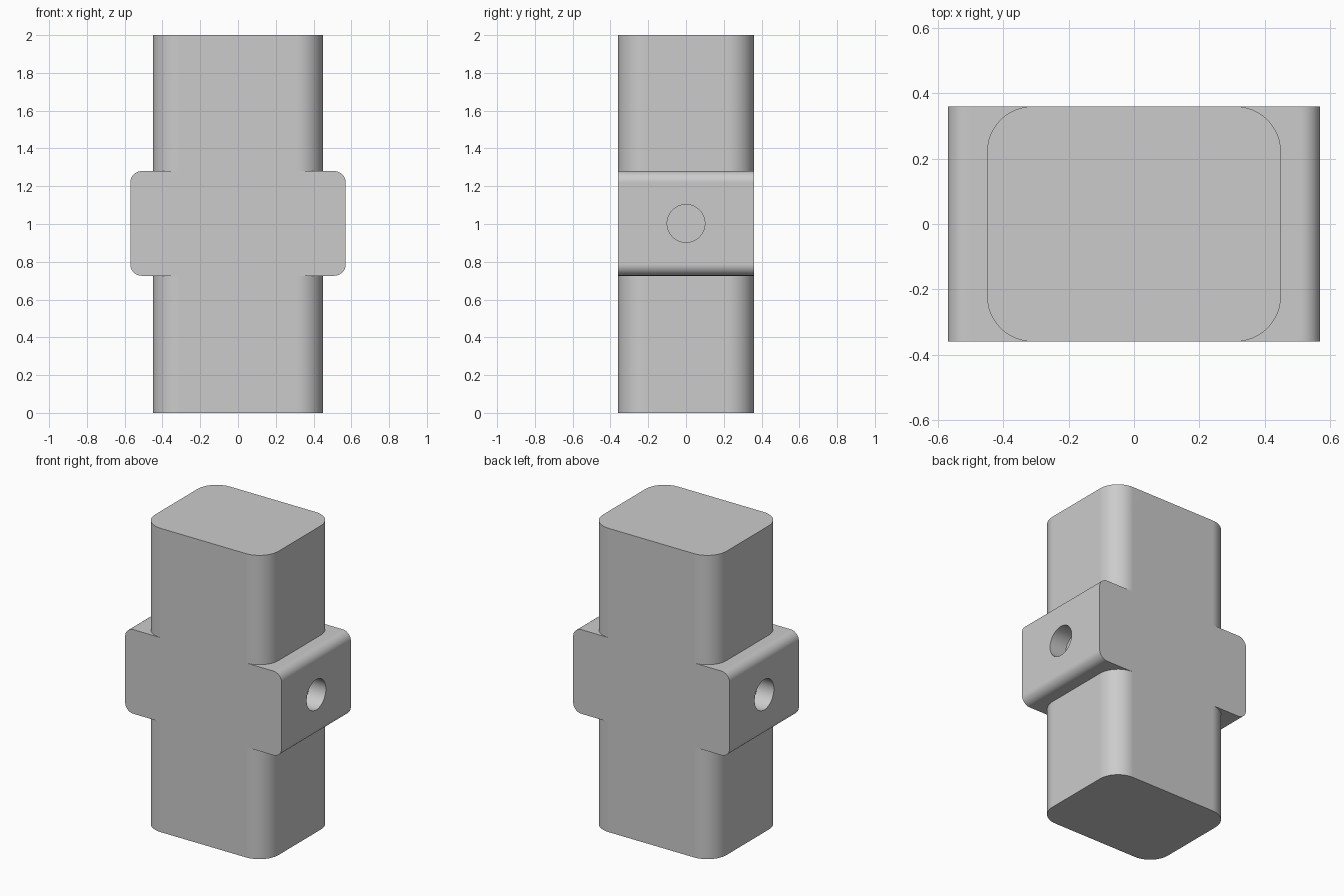
import bpy
import bmesh
import math

cube = bpy.data.objects.get("Cube")
if cube:
    bpy.data.objects.remove(cube, do_unlink=True)

HALF_DEPTH = 0.36

grey = bpy.data.materials.new("light grey")
grey.use_nodes = True
grey.diffuse_color = (0.6, 0.6, 0.6, 1)
grey.node_tree.nodes["Principled BSDF"].inputs["Base Color"].default_value = (0.6, 0.6, 0.6, 1)


def rounded_rect(half_w, half_h, radius, steps=12):
    """Counter-clockwise outline with rounded corners."""
    points = []
    for i, (sx, sy) in enumerate([(1, 1), (-1, 1), (-1, -1), (1, -1)]):
        for s in range(steps + 1):
            a = math.pi / 2 * (i + s / steps)
            points.append((round(sx * (half_w - radius) + radius * math.cos(a), 5),
                           round(sy * (half_h - radius) + radius * math.sin(a), 5)))
    return points


def prism(name, outline, start, end, place):
    """Extrude an outline; place(u, v, w) maps it into the model frame."""
    bm = bmesh.new()
    rings = [[bm.verts.new(place(u, v, w)) for u, v in outline] for w in (start, end)]
    bm.faces.new(rings[0])
    bm.faces.new(rings[1])
    n = len(outline)
    for i in range(n):
        j = (i + 1) % n
        bm.faces.new((rings[0][i], rings[0][j], rings[1][j], rings[1][i]))
    bmesh.ops.recalc_face_normals(bm, faces=bm.faces)
    mesh = bpy.data.meshes.new(name)
    bm.to_mesh(mesh)
    bm.free()
    mesh.materials.append(grey)
    obj = bpy.data.objects.new(name, mesh)
    bpy.context.collection.objects.link(obj)
    return obj


def combine(target, tool, operation):
    """Apply an exact boolean and remove the tool."""
    bpy.ops.object.select_all(action="DESELECT")
    target.select_set(True)
    bpy.context.view_layer.objects.active = target
    mod = target.modifiers.new(operation, "BOOLEAN")
    mod.operation, mod.solver, mod.object = operation, "EXACT", tool
    bpy.ops.object.modifier_apply(modifier=mod.name)
    bpy.data.objects.remove(tool, do_unlink=True)


# Upright block with rounded vertical edges
body = prism("body_block", rounded_rect(0.45, HALF_DEPTH, 0.14), 0, 2,
             lambda u, v, w: (u, v, w))

# Crossbar with rounded ends, flush with the block front and back
crossbar = prism("crossbar", rounded_rect(0.57, 0.277, 0.06), -HALF_DEPTH, HALF_DEPTH,
                 lambda u, v, w: (u, w, v + 1.003))

# Side holes, stopped by the block
circle = [(0.1 * math.cos(math.tau * i / 48), 0.1 * math.sin(math.tau * i / 48))
          for i in range(48)]
hole = prism("hole_cutter", circle, -0.7, 0.7, lambda u, v, w: (w, u, v + 1.003))
combine(crossbar, hole, "DIFFERENCE")
combine(body, crossbar, "UNION")

# Smooth fillets, crisp edges
bpy.ops.object.shade_smooth_by_angle(angle=math.radians(30))
weighted = body.modifiers.new("weighted_normals", "WEIGHTED_NORMAL")
weighted.keep_sharp = True
